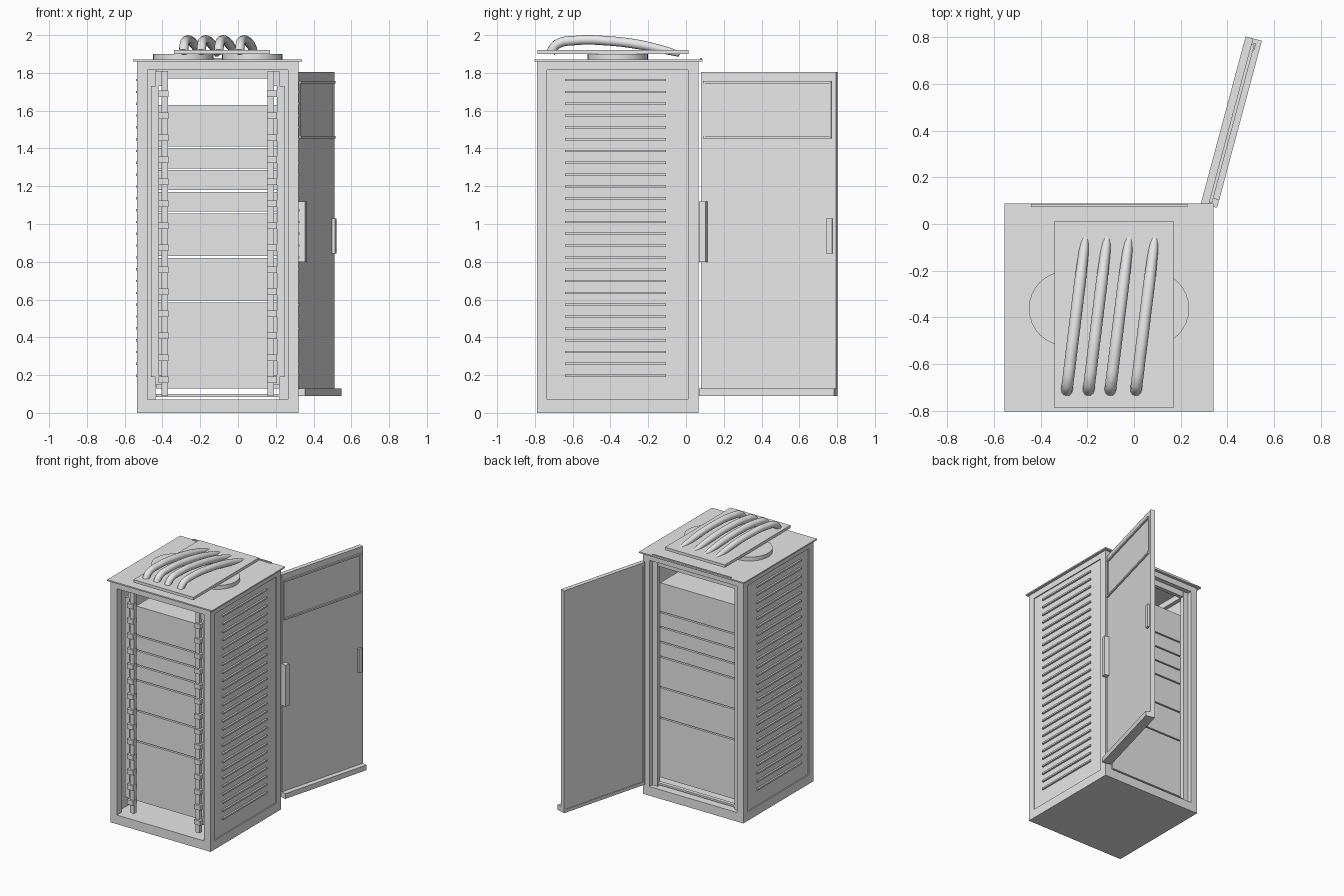
import bpy, bmesh, math
from mathutils import Vector, Matrix

old = bpy.data.objects.get("Cube")
if old:
    bpy.data.objects.remove(old, do_unlink=True)

# One grey finish for the whole cabinet
grey = bpy.data.materials.new("grey_metal")
grey.use_nodes = True
grey.diffuse_color = (0.8, 0.8, 0.8, 1)
grey.node_tree.nodes["Principled BSDF"].inputs["Base Color"].default_value = (0.8, 0.8, 0.8, 1)


def boxes(name, *spans):
    """One object made of boxes, each given as (x range, y range, z range)."""
    bm = bmesh.new()
    for span in spans:
        size = [b - a for a, b in span]
        mid = [(a + b) / 2 for a, b in span]
        place = Matrix.Translation(mid) @ Matrix.Diagonal((*size, 1))
        bmesh.ops.create_cube(bm, size=1, matrix=place)
    mesh = bpy.data.meshes.new(name)
    bm.to_mesh(mesh)
    bm.free()
    mesh.materials.append(grey)
    ob = bpy.data.objects.new(name, mesh)
    bpy.context.collection.objects.link(ob)
    return ob


# Cabinet limits
L, R, F, B, H = -0.535, 0.32, -0.79, 0.065, 1.86
MID, POST, FLOOR, HEAD = (L + R) / 2, 0.055, 0.07, 1.815


def both(x0, x1):
    """A left and right x range at the given distances from the middle."""
    return (MID - x1, MID - x0), (MID + x0, MID + x1)


half = (R - L) / 2
corners = both(half - POST, half)
ends = ((F, F + POST), (B - POST, B))

# Frame: floor, head rails and corner posts
boxes("floor_slab", ((L, R), (F, B), (0, FLOOR)))
boxes("corner_posts", *[(x, y, (FLOOR, HEAD)) for x in corners for y in ends])
boxes("head_rails", *[((L, R), y, (HEAD, H)) for y in ends],
      *[(x, (F + POST, B - POST), (HEAD, H)) for x in corners])
boxes("roof", ((L - 0.02, R + 0.02), (F - 0.012, B + 0.022), (H, H + 0.01)))
boxes("roof_rear_strip", ((-0.44, 0.23), (0.073, 0.085), (H + 0.01, H + 0.018)))

# Recessed side panels with louvres
boxes("side_panels", *[(x, (F + POST, B - POST), (FLOOR, HEAD))
                       for x in both(half - 0.025, half - 0.008)])
boxes("side_louvres", *[(x, (-0.64, -0.105), (z - 0.006, z + 0.006))
                        for x in both(half - 0.012, half + 0.005)
                        for z in [0.197 + 0.0626 * i for i in range(26)]])

# Inner rear frame
boxes("rear_inner_posts", *[(x, (0.0, 0.03), (FLOOR, HEAD))
                            for x in both(0.328, half - POST)])
boxes("rear_crossbars", ((-0.435, 0.22), (0.0, 0.03), (0.085, 0.1)),
      ((-0.435, 0.22), (0.0, 0.03), (1.77, HEAD)))

# Equipment units separated by thin open gaps
levels = [0.125, 0.59, 0.825, 1.06, 1.175, 1.29, 1.405, 1.635]
boxes("equipment_units", *[((-0.435, 0.22), (-0.62, 0.0), (a + 0.005, b - 0.005))
                           for a, b in zip(levels, levels[1:])])

# Front mounting rails with clips
boxes("mounting_rails", *[(x, (-0.74, -0.71), (0.09, 1.81)) for x in both(0.263, 0.297)])
boxes("rail_clips", *[(x, (-0.755, -0.705), (z - 0.018, z + 0.018))
                      for x in both(0.261, 0.313)
                      for z in [0.175 + 0.1165 * i for i in range(14)]])
boxes("outer_rails", *[(x, (-0.72, -0.66), (0.19, 1.73)) for x in both(0.313, 0.353)])
boxes("rail_brackets", *[(x, (-0.72, -0.69), z) for x in both(0.29, 0.328)
                         for z in ((0.15, 0.2), (1.73, 1.81))])

# Round vents on the roof
for side, x in (("right", -0.29), ("left", 0.076)):
    bpy.ops.mesh.primitive_cylinder_add(vertices=32, radius=0.16, depth=0.03,
                                        location=(x, -0.362, 1.885))
    vent = bpy.context.object
    vent.name = "roof_vent_" + side
    vent.data.materials.append(grey)
    bpy.ops.object.shade_smooth_by_angle()

boxes("roof_tray", ((-0.34, 0.17), (-0.787, 0.013), (1.9, 1.922)))

# Arched cables lying across the tray, thinner at the rear
path = [(-0.715, 1.91, 1), (-0.685, 1.95, 1), (-0.58, 1.972, 1), (-0.42, 1.97, 1),
        (-0.25, 1.95, 1), (-0.12, 1.922, 0.85), (-0.035, 1.9, 0.6)]
for i, (x0, x1) in enumerate([(-0.288, -0.205), (-0.195, -0.112), (-0.102, -0.018), (0.008, 0.092)]):
    curve = bpy.data.curves.new("cable", "CURVE")
    curve.dimensions = "3D"
    curve.bevel_depth = 0.025
    curve.bevel_resolution = 4
    curve.use_fill_caps = True
    line = curve.splines.new("BEZIER")
    line.bezier_points.add(len(path) - 1)
    for p, (y, z, r) in zip(line.bezier_points, path):
        t = (y - path[0][0]) / (path[-1][0] - path[0][0])
        p.co = Vector((x0 + (x1 - x0) * t, y, z))
        p.radius = r
        p.handle_left_type = p.handle_right_type = "AUTO"
    curve.materials.append(grey)
    bpy.context.collection.objects.link(bpy.data.objects.new("cable_%d" % (i + 1), curve))

# Open rear door: local x points out of its outer face, local y runs from the hinge
door = [
    boxes("door_panel", ((0, 0.03), (0, 0.74), (0.09, 1.805))),
    boxes("door_kick_plate", ((0.03, 0.068), (0, 0.74), (0.09, 0.13))),
    boxes("door_window_frame",
          *[((0.03, 0.042), (0.015, 0.715), (z, z + 0.013)) for z in (1.453, 1.745)],
          *[((0.03, 0.036), (y, y + 0.008), (1.466, 1.745)) for y in (0.015, 0.707)]),
    boxes("door_hinge_cover", ((0.03, 0.068), (0.0, 0.036), (0.8, 1.12))),
    boxes("door_handle", ((0.03, 0.047), (0.69, 0.722), (0.845, 1.03))),
    boxes("door_inner_border",
          *[((-0.004, 0), (y, y + 0.02), (0.09, 1.805)) for y in (0, 0.72)],
          *[((-0.004, 0), (0.02, 0.72), (z, z + 0.025)) for z in (0.09, 1.78)]),
]
for part in door:
    part.location = (0.29, 0.087, 0)
    part.rotation_euler.z = -math.radians(15)
